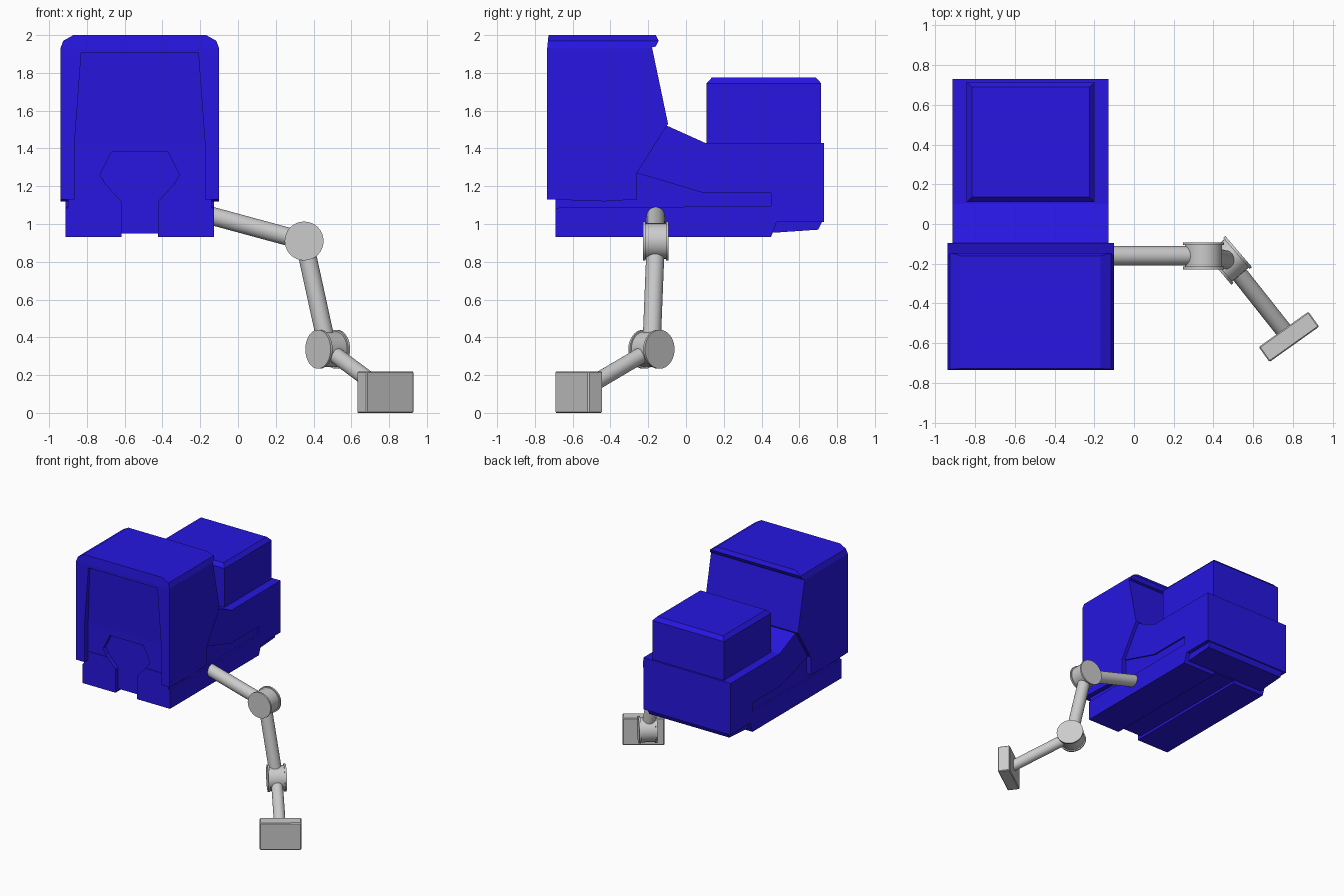
import bpy, bmesh
from mathutils import Vector

if "Cube" in bpy.data.objects:
    bpy.data.objects.remove(bpy.data.objects["Cube"])

CX = -0.52          # centre line of the vehicle
ARM_Y = -0.16       # plane of the upper arm

blue = bpy.data.materials.new("blue_paint")
blue.diffuse_color = (0.02, 0.008, 0.75, 1)
blue.use_nodes = True
blue.node_tree.nodes["Principled BSDF"].inputs["Base Color"].default_value = blue.diffuse_color


def make(name, bm, mat=None):
    bmesh.ops.recalc_face_normals(bm, faces=bm.faces)
    me = bpy.data.meshes.new(name)
    bm.to_mesh(me)
    bm.free()
    ob = bpy.data.objects.new(name, me)
    bpy.context.collection.objects.link(ob)
    if mat:
        me.materials.append(mat)
    return ob


def loft(name, rings, mat=None):
    """Join equal-sized point rings into a closed solid."""
    bm = bmesh.new()
    vs = [[bm.verts.new(p) for p in r] for r in rings]
    n = len(vs[0])
    for a, b in zip(vs, vs[1:]):
        for i in range(n):
            bm.faces.new((a[i], a[(i + 1) % n], b[(i + 1) % n], b[i]))
    bm.faces.new(vs[0])
    bm.faces.new(vs[-1])
    return make(name, bm, mat)


def side_prism(name, pts, x0, x1, mat=None):
    return loft(name, [[(CX + x, y, z) for y, z in pts] for x in (x0, x1)], mat)


def front_prism(name, half, y0, y1, mat=None):
    pts = half + [(-x, z) for x, z in reversed(half)]
    return loft(name, [[(CX + x, y, z) for x, z in pts] for y in (y0, y1)], mat)


def boolean(ob, cutter, op='DIFFERENCE', keep=False):
    m = ob.modifiers.new(op.lower(), 'BOOLEAN')
    m.operation, m.object, m.solver = op, cutter, 'EXACT'
    cutter.hide_render = True
    bpy.context.view_layer.objects.active = ob
    bpy.ops.object.modifier_apply(modifier=m.name)
    if not keep:
        bpy.data.objects.remove(cutter)


def chamfer(ob, width):
    m = ob.modifiers.new("chamfer", 'BEVEL')
    m.width, m.segments = width, 1


# lower body
body = side_prism("body", [(-.69, .93), (.45, .93), (.48, 1.01), (.73, 1.01), (.73, 1.43),
                           (.10, 1.43), (-.10, 1.52), (-.30, 1.52), (-.69, 1.2)],
                  -.3925, .3925, blue)
panel = [(-.8, 1.085), (.45, 1.095), (.45, 1.165), (.09, 1.165), (-.26, 1.27), (-.8, 1.27)]
for s in (-1, 1):   # sunken side panels
    boolean(body, side_prism("panel_cutter", panel, s * .38, s * .5))
boolean(body, front_prism("channel_cutter", [(.0975, .95), (.0975, .9)], -1, 1))

# cab: side profile limited by the rounded front outline
cab = side_prism("cab", [(-.735, 1.13), (-.735, 1.93), (-.728, 2.0), (-.16, 2.0), (-.145, 1.97),
                         (-.16, 1.94), (-.18, 1.935), (-.095, 1.53), (-.26, 1.27),
                         (-.26, 1.13), (-.43, 1.12)], -.45, .45, blue)
boolean(cab, front_prism("arch_cutter", [(.42, 1), (.42, 1.93), (.405, 1.97), (.35, 2.001)], -1, 1),
        'INTERSECT')

# windscreen recess, deepening downwards
rows = [(1.905, .31, -.715), (1.43, .345, -.688), (1.05, .345, -.688)]
boolean(cab, loft("windscreen_cutter", [[(CX - w, -.85, z), (CX + w, -.85, z),
                                         (CX + w, y, z), (CX - w, y, z)] for z, w, y in rows]))

# keyhole recess in the nose
keyhole = front_prism("keyhole_cutter", [(.0975, .9), (.0975, 1.12), (.18, 1.21), (.21, 1.26),
                                         (.15, 1.38)], -.85, -.655)
boolean(cab, keyhole, keep=True)
boolean(body, keyhole)

# cargo box and rear underside plate
loft("cargo_box", [[(CX + sx * (.322 - c), .4125 + sy * (.303 - c), z)
                    for sx, sy in ((-1, -1), (1, -1), (1, 1), (-1, 1))]
                   for z, c in ((1.40, 0), (1.745, 0), (1.775, .027))], blue)
side_prism("rear_underside", [(.42, .955), (.48, .955), (.70, .97), (.725, 1.02), (.42, 1.02)],
           -.36, .36, blue)


def rod(name, a, b, r, sides=32):
    a, b = Vector(a), Vector(b)
    bpy.ops.mesh.primitive_cylinder_add(vertices=sides, radius=r, depth=(b - a).length,
                                        location=(a + b) / 2)
    ob = bpy.context.object
    ob.name = name
    ob.rotation_euler = (b - a).to_track_quat('Z', 'Y').to_euler()
    bpy.ops.object.shade_smooth_by_angle(angle=0.6)
    return ob


def joint(name, c, axis):
    """Drum with a thin flange at each end."""
    c, axis = Vector(c), Vector(axis).normalized()
    rod(name + "_drum", c - axis * .06, c + axis * .06, .094)
    for i, s in enumerate((-1, 1)):
        rod(f"{name}_flange_{i}", c + axis * s * .054, c + axis * s * .068, .103)


# arm
shoulder, elbow = Vector((-.14, ARM_Y, 1.043)), Vector((.35, ARM_Y, .91))
wrist, hand = Vector((.475, -.183, .337)), Vector((.78, -.568, .11))
rod("upper_arm", shoulder, elbow, .048)
rod("middle_arm", elbow, wrist, .048)
rod("forearm", wrist, hand, .043)
joint("elbow", elbow, (0, 1, 0))
joint("wrist", wrist, (.76, .65, 0))

# end plate
n = Vector((.58, -.815, 0)).normalized()
t = Vector((-n.y, n.x, 0))
plate = loft("end_plate", [[hand + n * d + t * u * .1535 + Vector((0, 0, v * .11))
                            for u, v in ((-1, -1), (1, -1), (1, 1), (-1, 1))]
                           for d in (-.0465, .0465)])
chamfer(plate, .006)
